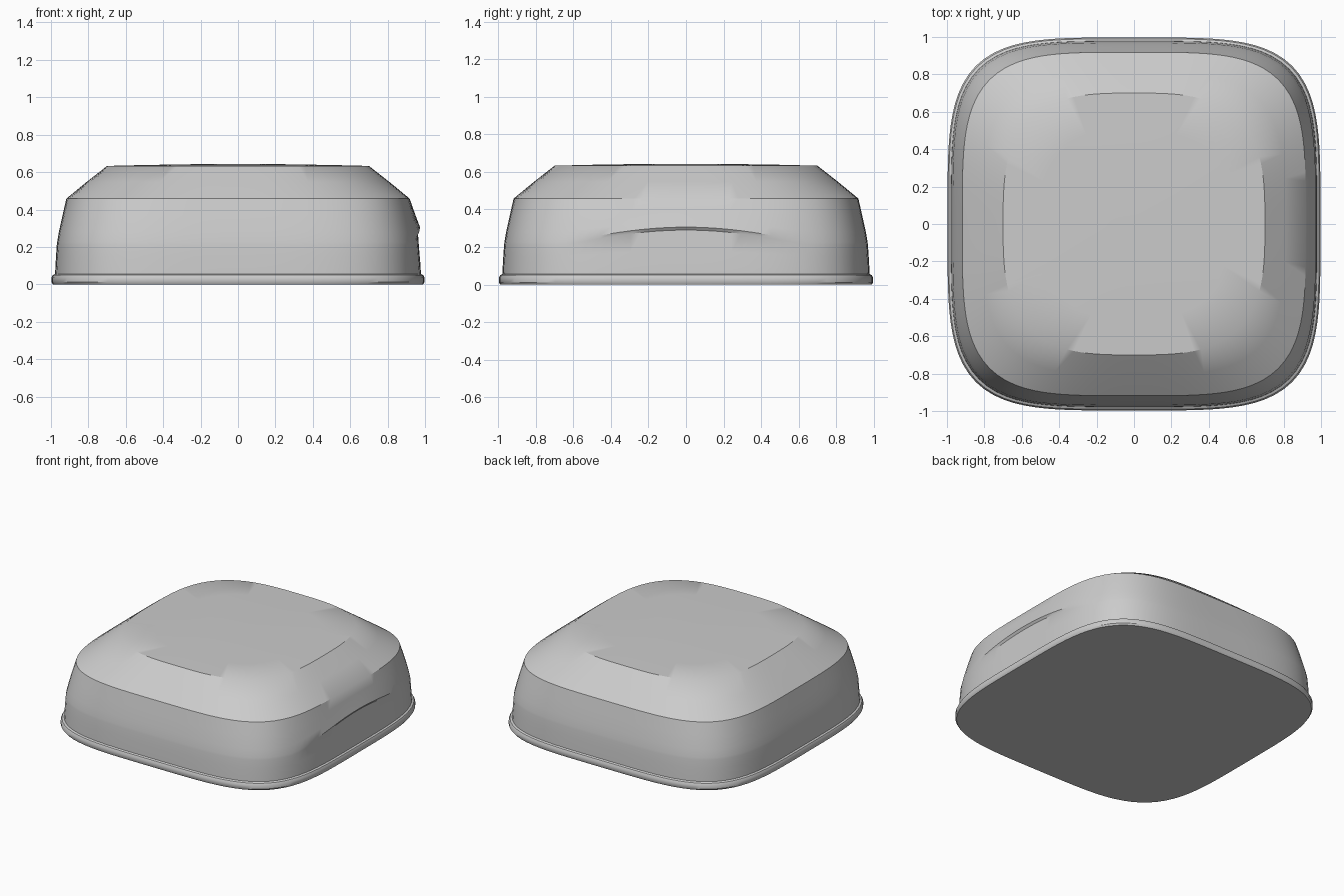
import bpy, bmesh
from math import cos, sin, pi, radians

if "Cube" in bpy.data.objects:
    bpy.data.objects.remove(bpy.data.objects["Cube"])

SEGS = 128

# profile: (half width, height, corner squareness, bend of the side arch, push of the side arch)
LEVELS = [
    (0.990, 0.000, 4.2, 0, 0),
    (0.997, 0.012, 4.2, 0, 0),
    (0.997, 0.036, 4.2, 0, 0),
    (0.990, 0.050, 4.2, 0, 0),
    (0.978, 0.056, 4.2, 0, 0),
    (0.976, 0.100, 4.2, 0, 0),
    (0.973, 0.150, 4.2, 0.03, -0.004),
    (0.969, 0.210, 4.2, 0.08, -0.008),
    (0.967, 0.226, 4.2, 0.08, 0.006),
    (0.958, 0.280, 4.15, 0.06, 0.002),
    (0.938, 0.370, 4.1, 0.03, 0),
    (0.918, 0.458, 4.0, 0, 0),
    (0.810, 0.547, 3.5, 0, 0),
    (0.700, 0.633, 3.1, 0, 0),
    (0.500, 0.638, 2.8, 0, 0),
    (0.250, 0.642, 2.4, 0, 0),
]


def ring(bm, half, z, n, bend, push):
    """Rounded-square loop; bend and push shape the shallow arch on the +x side."""
    verts = []
    for i in range(SEGS):
        a = 2 * pi * i / SEGS
        c, s = cos(a), sin(a)
        r = half / (abs(c) ** n + abs(s) ** n) ** (1 / n)
        x, y = r * c, r * s
        mask = cos(pi / 2 * y / 0.65) if c > 0 and abs(y) < 0.65 else 0
        verts.append(bm.verts.new((x + push * mask, y, z + bend * mask)))
    return verts


# lid body: lofted rings with a closed base and slightly domed top
bm = bmesh.new()
rings = [ring(bm, *lv) for lv in LEVELS]
for low, high in zip(rings, rings[1:]):
    for i in range(SEGS):
        j = (i + 1) % SEGS
        bm.faces.new((low[i], low[j], high[j], high[i]))
bm.faces.new(rings[0][::-1])
apex = bm.verts.new((0, 0, 0.643))
for i in range(SEGS):
    bm.faces.new((rings[-1][i], rings[-1][(i + 1) % SEGS], apex))
bmesh.ops.recalc_face_normals(bm, faces=bm.faces)

mesh = bpy.data.meshes.new("domed_tray")
bm.to_mesh(mesh)
bm.free()
tray = bpy.data.objects.new("domed_tray", mesh)
bpy.context.collection.objects.link(tray)

# smooth sides, crisp shoulder and rim
bpy.context.view_layer.objects.active = tray
tray.select_set(True)
bpy.ops.object.shade_smooth_by_angle(angle=radians(33))
